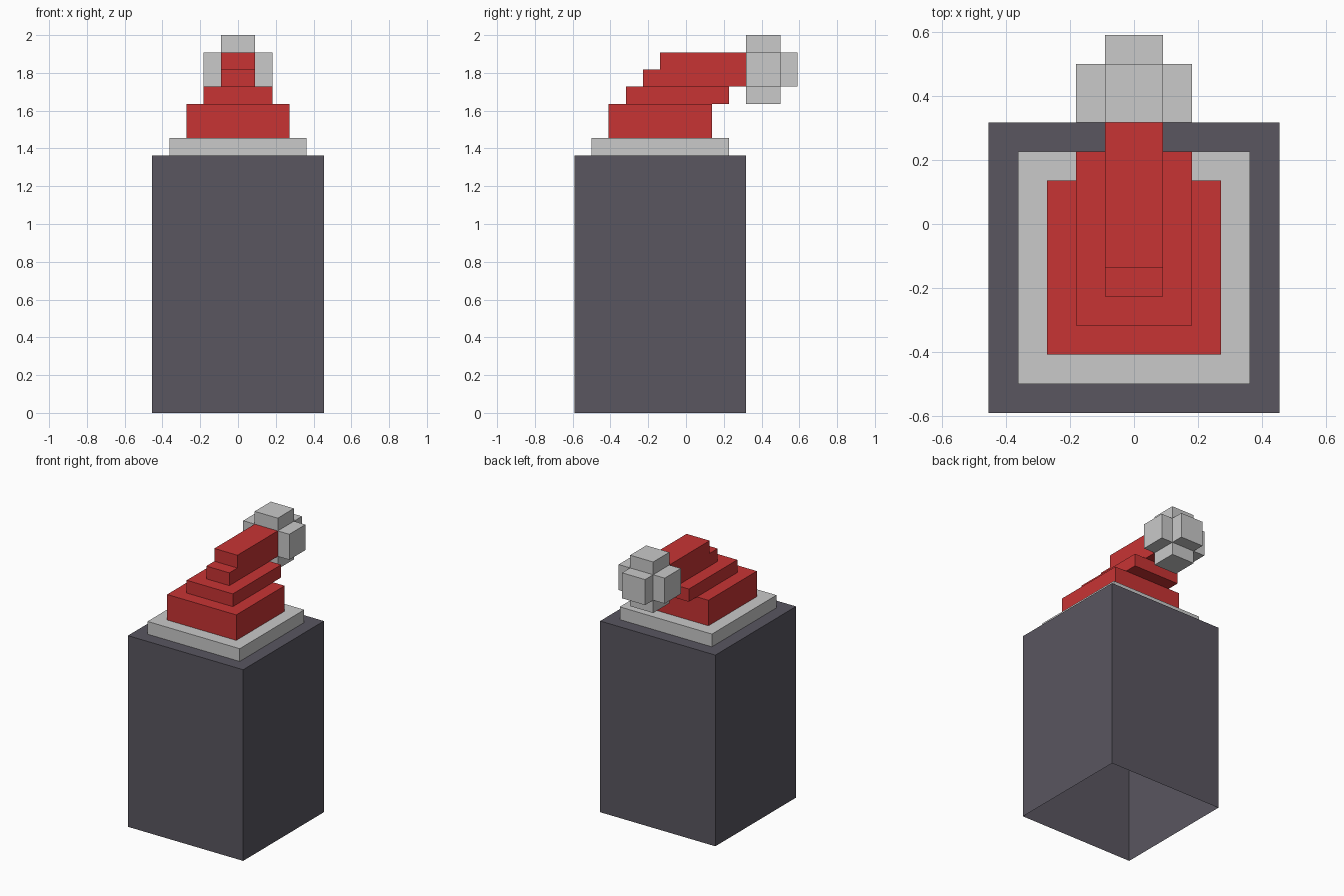
import bpy
import bmesh
from mathutils import Vector

U = 1 / 11      # block size of the modelling grid

default = bpy.data.objects.get("Cube")
if default:
    bpy.data.objects.remove(default, do_unlink=True)


def material(name, rgb):
    mat = bpy.data.materials.new(name)
    mat.use_nodes = True
    mat.diffuse_color = (*rgb, 1)
    mat.node_tree.nodes["Principled BSDF"].inputs["Base Color"].default_value = (*rgb, 1)
    return mat


charcoal = material("charcoal", (0.1, 0.093, 0.117))
grey = material("light grey", (0.585, 0.585, 0.585))
red = material("red", (0.575, 0.034, 0.034))


def box(name, mat, half_width, y, z, shape=None):
    """Block symmetric in x, spanning y and z in grid units; shape edits its mesh."""
    bm = bmesh.new()
    bmesh.ops.create_cube(bm, size=1)
    size = Vector((2 * half_width, y[1] - y[0], z[1] - z[0]))
    centre = Vector((0, sum(y) / 2, sum(z) / 2))
    for v in bm.verts:
        v.co = (v.co * size + centre) * U
    bm.normal_update()
    if shape:
        shape(bm)
    mesh = bpy.data.meshes.new(name)
    bm.to_mesh(mesh)
    bm.free()
    mesh.materials.append(mat)
    obj = bpy.data.objects.new(name, mesh)
    bpy.context.collection.objects.link(obj)
    return obj


def open_bottom(bm):
    low = [f for f in bm.faces if f.normal.z < -0.9]
    bmesh.ops.delete(bm, geom=low, context='FACES_ONLY')


def grow_bobbles(bm):
    # Push every side out by one block, except the one against the hat
    for face in [f for f in bm.faces if f.normal.y > -0.9]:
        offset = face.normal * U
        new = bmesh.ops.extrude_discrete_faces(bm, faces=[face])["faces"][0]
        bmesh.ops.translate(bm, vec=offset, verts=new.verts)


# Hollow head block
box("head", charcoal, 5, (-6.5, 3.5), (0, 15), open_bottom)

# Hat brim
box("hat_brim", grey, 4, (-5.5, 2.5), (15, 16))

# Hat cone, stepping backwards as it rises
box("hat_lower", red, 3, (-4.5, 1.5), (16, 18))
box("hat_middle", red, 2, (-3.5, 2.5), (18, 19))
box("hat_upper", red, 1, (-2.5, 3.5), (19, 20))
box("hat_tip", red, 1, (-1.5, 3.5), (20, 21))

# Pompom
box("pompom", grey, 1, (3.5, 5.5), (19, 21), grow_bobbles)
